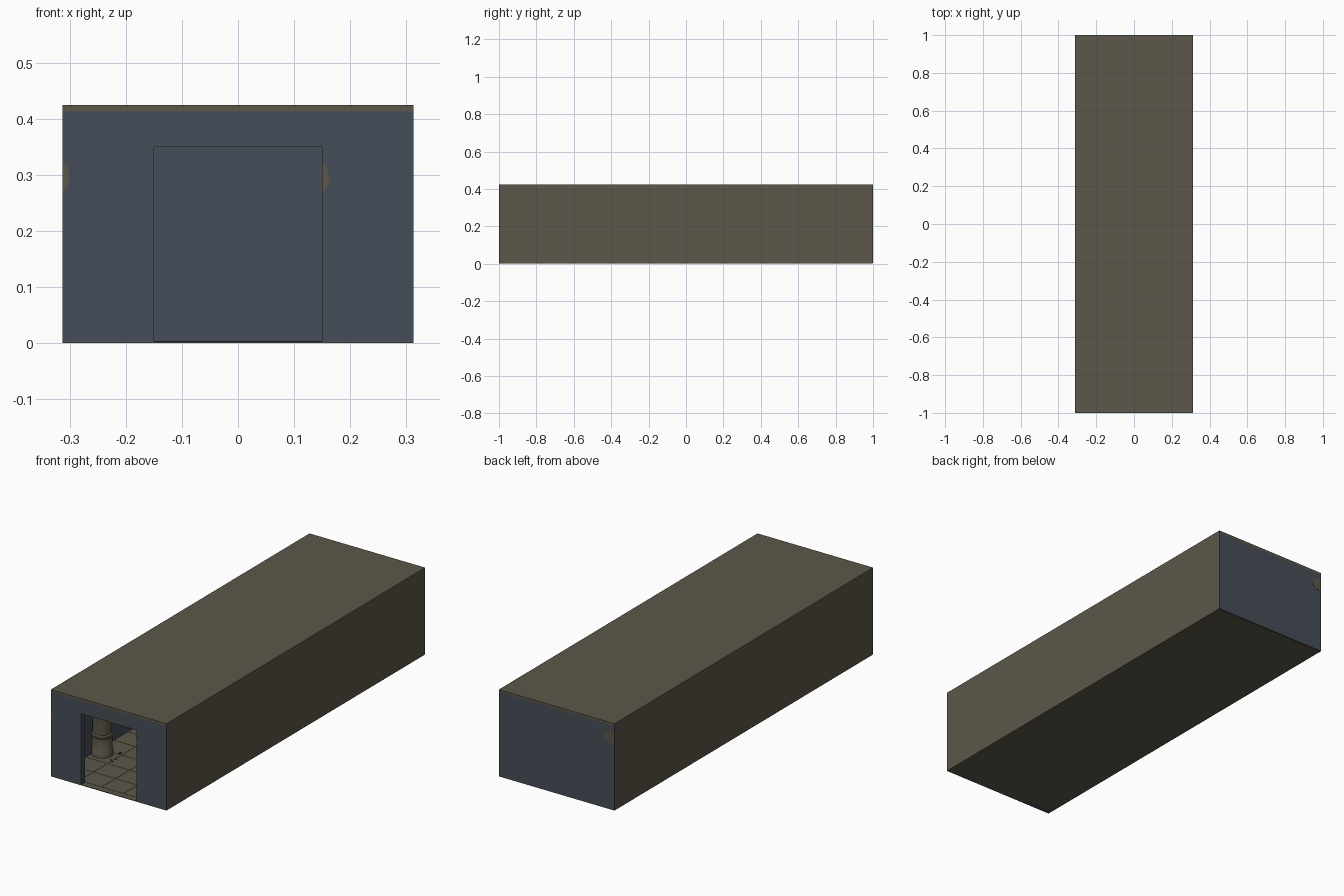
import bpy, bmesh, math, random
from mathutils import Matrix

if "Cube" in bpy.data.objects:
    bpy.data.objects.remove(bpy.data.objects["Cube"])

random.seed(4)
W, L, H = 0.313, 1.0, 0.425      # half width, half length, height
DOOR_W, DOOR_H = 0.15, 0.35


def mat(name, rgb):
    m = bpy.data.materials.new(name)
    m.diffuse_color = (*rgb, 1)
    m.use_nodes = True
    m.node_tree.nodes["Principled BSDF"].inputs["Base Color"].default_value = m.diffuse_color
    return m


OLIVE = mat("olive stone", (0.107, 0.095, 0.067))
SLATE = mat("slate blue", (0.061, 0.076, 0.098))
DARK = mat("dark metal", (0.035, 0.033, 0.028))


def finish(name, bm, material):
    bmesh.ops.recalc_face_normals(bm, faces=bm.faces)
    me = bpy.data.meshes.new(name)
    bm.to_mesh(me)
    bm.free()
    me.materials.append(material)
    ob = bpy.data.objects.new(name, me)
    bpy.context.collection.objects.link(ob)
    return ob


def box(name, lo, hi, material):
    bm = bmesh.new()
    size = [b - a for a, b in zip(lo, hi)]
    mid = [(a + b) / 2 for a, b in zip(lo, hi)]
    bmesh.ops.create_cube(bm, size=1, matrix=Matrix.Translation(mid) @ Matrix.Diagonal((*size, 1)))
    return finish(name, bm, material)


def lathe(name, profile, x, y, material, sides=16):
    bm = bmesh.new()
    rings = []
    for r, z in profile:
        rings.append([bm.verts.new((x + r * math.cos(2 * math.pi * i / sides),
                                    y + r * math.sin(2 * math.pi * i / sides), z))
                      for i in range(sides)])
    for a, b in zip(rings, rings[1:]):
        for i in range(sides):
            j = (i + 1) % sides
            bm.faces.new((a[i], a[j], b[j], b[i]))
    bm.faces.new(rings[0][::-1])
    bm.faces.new(rings[-1])
    ob = finish(name, bm, material)
    for p in ob.data.polygons:
        p.use_smooth = len(p.vertices) == 4
    ob.data.set_sharp_from_angle(angle=math.radians(35))
    return ob


def patch(name, x, z, rx, rz, y, out):
    # half-round stain plate growing towards +x from a wall edge
    bm = bmesh.new()
    pts = [(-math.pi / 2 + math.pi * i / 8) for i in range(9)]
    f = bm.faces.new([bm.verts.new((x + rx * math.cos(a), y, z + rz * math.sin(a))) for a in pts])
    ext = bmesh.ops.extrude_face_region(bm, geom=[f])
    bmesh.ops.translate(bm, vec=(0, out, 0),
                        verts=[v for v in ext["geom"] if isinstance(v, bmesh.types.BMVert)])
    return finish(name, bm, OLIVE)


# outer shell: floor, roof, long side walls with slate lining
T = 0.012
box("floor", (-W, -L, 0), (W, L - 0.006, 0.003), OLIVE)
box("roof", (-W, -L, H - T), (W, L, H), OLIVE)
box("ceiling", (-W + T, -L + 0.03, H - T - 0.003), (W - T, L - 0.02, H - T), SLATE)
for s, side in ((-1, "left"), (1, "right")):
    a, b = sorted((s * W, s * (W - T)))
    box(side + "_wall", (a, -L + 0.006, 0.003), (b, L - 0.004, H - T), OLIVE)
    a, b = sorted((s * (W - T), s * (W - T - 0.003)))
    box(side + "_wall_lining", (a, -L + 0.03, 0.003), (b, L - 0.02, H - T), SLATE)

    # front wall panels beside the doorway
    a, b = sorted((s * W, s * DOOR_W))
    box(side + "_front_panel", (a, -L, 0.0), (b, -L + 0.006, DOOR_H), SLATE)
    a, b = sorted((s * (W - T), s * DOOR_W))
    box(side + "_door_jamb", (a, -L + 0.006, 0.0), (b, -L + 0.03, DOOR_H), SLATE)
box("lintel", (-W, -L, DOOR_H), (W, -L + 0.006, H - T), SLATE)
box("lintel_core", (-W + T, -L + 0.006, DOOR_H), (W - T, -L + 0.03, H - T), SLATE)

# back wall
box("back_wall", (-W, L - 0.004, 0), (W, L, H - T), SLATE)
box("back_wall_core", (-W + T, L - 0.02, 0.003), (W - T, L - 0.004, H - T), SLATE)

# worn stains on the end walls
patch("front_left_stain", -W, 0.296, 0.012, 0.025, -L, -0.0006)
patch("front_right_stain", DOOR_W, 0.296, 0.012, 0.025, -L, -0.0006)
patch("back_stain", -W, 0.358, 0.055, 0.034, L, 0.0006)

# floor tiles
bm = bmesh.new()
NX, NY = 5, 18
x0, x1, y0, y1 = -W + T + 0.003, W - T - 0.003, -L + 0.03, L - 0.02
sx, sy = (x1 - x0) / NX, (y1 - y0) / NY
for i in range(NX):
    for j in range(NY):
        c = (x0 + sx * (i + 0.5), y0 + sy * (j + 0.5), 0.0035)
        bmesh.ops.create_cube(bm, size=1, matrix=Matrix.Translation(c)
                              @ Matrix.Diagonal((sx - 0.002, sy - 0.002, 0.001, 1)))
finish("floor_tiles", bm, OLIVE)

# banded columns along both long walls, with small rubble at the foot
COLUMN = [(0.050, 0.003), (0.050, 0.025), (0.046, 0.032), (0.046, 0.095), (0.050, 0.099),
          (0.050, 0.107), (0.044, 0.112), (0.044, 0.36), (0.050, 0.375), (0.050, H - T)]
for s, side in ((-1, "left"), (1, "right")):
    for k, y in enumerate((-0.68, -0.23, 0.23, 0.68)):
        x = s * 0.258
        lathe(f"{side}_column_{k + 1}", COLUMN, x, y, OLIVE)
        bm = bmesh.new()
        for n in range(6):
            r = random.uniform(0.004, 0.007)
            p = (s * random.uniform(0.17, 0.20), y + random.uniform(-0.08, 0.08), 0.004 + r * 0.4)
            bmesh.ops.create_icosphere(bm, subdivisions=1, radius=r,
                                       matrix=Matrix.Translation(p) @ Matrix.Diagonal((1, 1, 0.5, 1)))
        finish(f"{side}_rubble_{k + 1}", bm, DARK)
